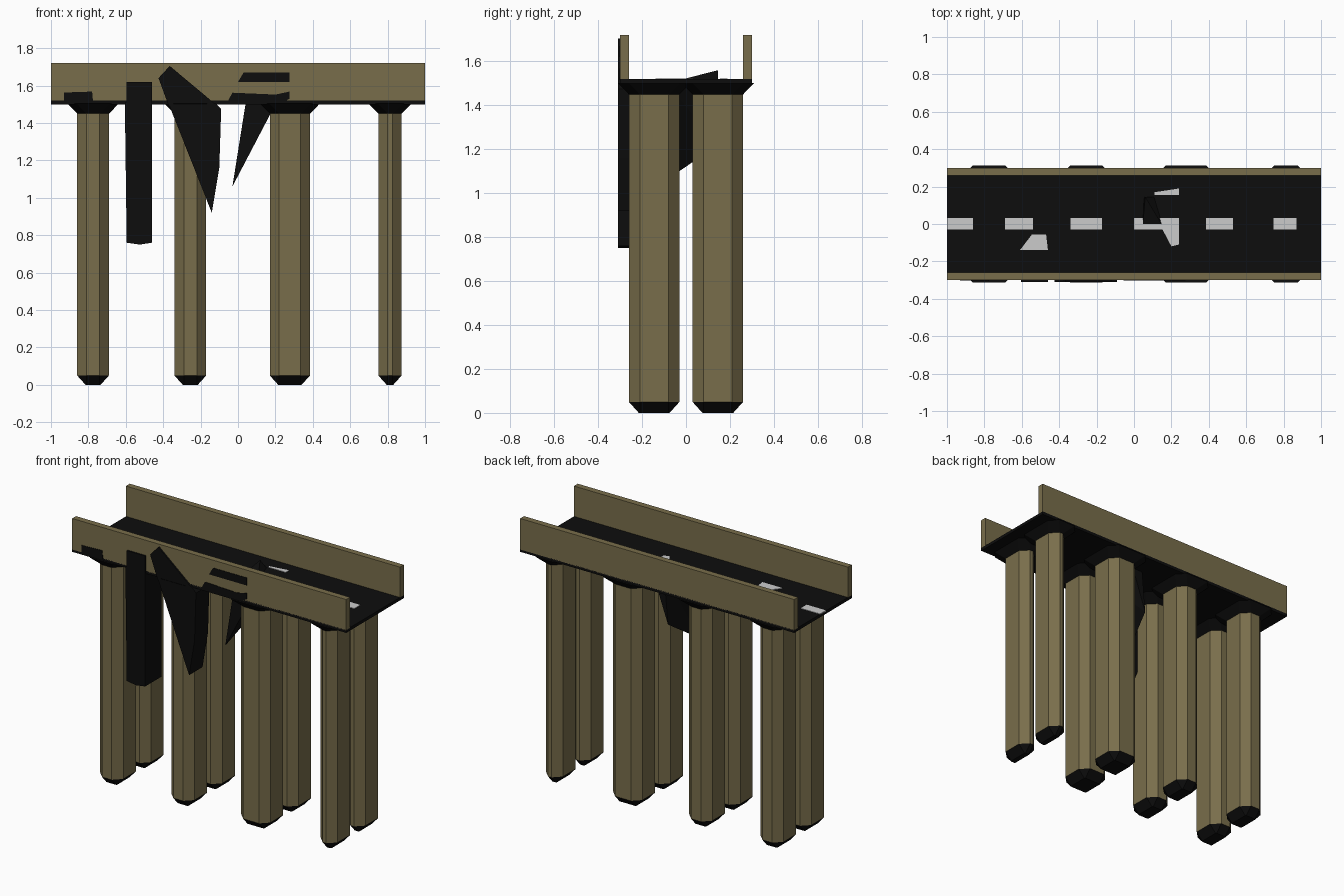
import bpy, bmesh
from mathutils import Vector

if "Cube" in bpy.data.objects:
    bpy.data.objects.remove(bpy.data.objects["Cube"])


def material(name, col):
    m = bpy.data.materials.new(name)
    m.diffuse_color = (*col, 1)
    m.use_nodes = True
    m.node_tree.nodes["Principled BSDF"].inputs["Base Color"].default_value = m.diffuse_color
    return m


CONCRETE = material("concrete", (0.19, 0.155, 0.07))
BLACK = material("asphalt", (0.004, 0.004, 0.004))


def finish(name, bm, mats):
    bmesh.ops.recalc_face_normals(bm, faces=bm.faces)
    me = bpy.data.meshes.new(name)
    bm.to_mesh(me)
    bm.free()
    for m in mats:
        if m:
            me.materials.append(m)
    ob = bpy.data.objects.new(name, me)
    bpy.context.collection.objects.link(ob)
    return ob


def box(name, lo, hi, mat=None):
    bm = bmesh.new()
    bmesh.ops.create_cube(bm, size=1)
    for v in bm.verts:
        v.co = Vector([a + (b - a) * (c + .5) for a, b, c in zip(lo, hi, v.co)])
    return finish(name, bm, [mat])


def prism(name, pts, axis, a, b, mat=None):
    """Extrude a 2D outline along y (x,z outline) or z (x,y outline)."""
    bm = bmesh.new()
    place = (lambda p, d: (p[0], d, p[1])) if axis == 'y' else (lambda p, d: (p[0], p[1], d))
    f = bm.faces.new([bm.verts.new(place(p, a)) for p in pts])
    ext = bmesh.ops.extrude_face_region(bm, geom=[f])
    off = Vector((0, b - a, 0) if axis == 'y' else (0, 0, b - a))
    bmesh.ops.translate(bm, vec=off,
                        verts=[v for v in ext['geom'] if isinstance(v, bmesh.types.BMVert)])
    return finish(name, bm, [mat])


def hull(name, pts, mat):
    bm = bmesh.new()
    for p in pts:
        bm.verts.new(p)
    bmesh.ops.convex_hull(bm, input=bm.verts[:])
    return finish(name, bm, [mat])


# Chamfered pillar with tapered foot and flared capital
def pillar(name, x0, x1, y0, y1):
    c = .05

    def ring(g, z):
        a, b, d, e = x0 - g, x1 + g, y0 - g, y1 + g
        if g < 0:  # foot shrinks to the inner rectangle
            pts = [(x0 + c, d), (x1 - c, d), (b, y0 + c), (b, y1 - c),
                   (x1 - c, e), (x0 + c, e), (a, y1 - c), (a, y0 + c)]
        else:
            pts = [(a + c, d), (b - c, d), (b, d + c), (b, e - c),
                   (b - c, e), (a + c, e), (a, e - c), (a, d + c)]
        return [bm.verts.new((*p, z)) for p in pts]

    bm = bmesh.new()
    rings = [ring(-.045, 0), ring(0, .05), ring(0, 1.45), ring(.052, 1.503)]
    for k in range(3):
        for i in range(8):
            j = (i + 1) % 8
            f = bm.faces.new((rings[k][i], rings[k][j], rings[k + 1][j], rings[k + 1][i]))
            f.material_index = 0 if k == 1 else 1
    for r in (rings[0], rings[3]):
        bm.faces.new(r).material_index = 1
    finish(name, bm, [CONCRETE, BLACK])


for n, (x0, x1) in enumerate([(-.86, -.69), (-.34, -.17), (.17, .385), (.75, .875)]):
    pillar(f"front_pillar_{n + 1}", x0, x1, -.26, -.03)
    pillar(f"back_pillar_{n + 1}", x0, x1, .03, .26)

# Road deck and parapets
box("road_deck", (-1, -.3, 1.5), (1, .3, 1.52), BLACK)
for name, y in (("front_parapet", -.28), ("back_parapet", .28)):
    box(name, (-1, y - .02, 1.515), (1, y + .02, 1.72), CONCRETE)

# Lane dashes
for n, (a, b) in enumerate([(-1, -.86), (-.69, -.54), (-.34, -.17), (0, .24), (.385, .53), (.745, .87)]):
    box(f"lane_dash_{n + 1}", (a, -.03, 1.515), (b, .032, 1.523))

# Pale repair patches on the road
for n, pts in enumerate([
        [(-.61, -.14), (-.46, -.14), (-.47, -.055), (-.545, -.055)],
        [(.11, .155), (.24, .155), (.24, .19), (.11, .17)],
        [(.2, -.12), (.24, -.11), (.24, -.025), (.15, -.025)]]):
    prism(f"road_patch_{n + 1}", pts, 'z', 1.515, 1.523)

# Dark patches on the front parapet
for n, pts in enumerate([
        [(-.93, 1.515), (-.775, 1.515), (-.78, 1.568), (-.93, 1.563)],
        [(0, 1.62), (.275, 1.62), (.275, 1.67), (.03, 1.67)],
        [(-.055, 1.515), (.25, 1.515), (.275, 1.53), (.275, 1.568), (.2, 1.552), (-.03, 1.562)]]):
    prism(f"parapet_patch_{n + 1}", pts, 'y', -.303, -.29, BLACK)

# Hanging slab: thin over the parapet, thick below the deck
prism("hanging_slab_top", [(-.595, 1.5), (-.46, 1.5), (-.46, 1.62), (-.595, 1.62)],
      'y', -.31, -.285, BLACK)
prism("hanging_slab", [(-.595, .76), (-.525, .75), (-.46, .76), (-.46, 1.51), (-.605, 1.51)],
      'y', -.31, -.14, BLACK)

# Large front shard
prism("front_shard_top", [(-.37, 1.49), (-.09, 1.475), (-.365, 1.705), (-.425, 1.64)],
      'y', -.31, -.285, BLACK)
prism("front_shard", [(-.37, 1.5), (-.14, .92), (-.1, 1.16), (-.09, 1.475), (-.12, 1.505)],
      'y', -.31, -.17, BLACK)

# Inner shard between the pillar rows
hull("inner_shard", [(-.03, -.09, 1.06), (.03, .145, 1.22), (.04, -.09, 1.5), (.2, -.09, 1.5),
                     (.06, .03, 1.52), (.06, .145, 1.56), (.13, .145, 1.5)], BLACK)
